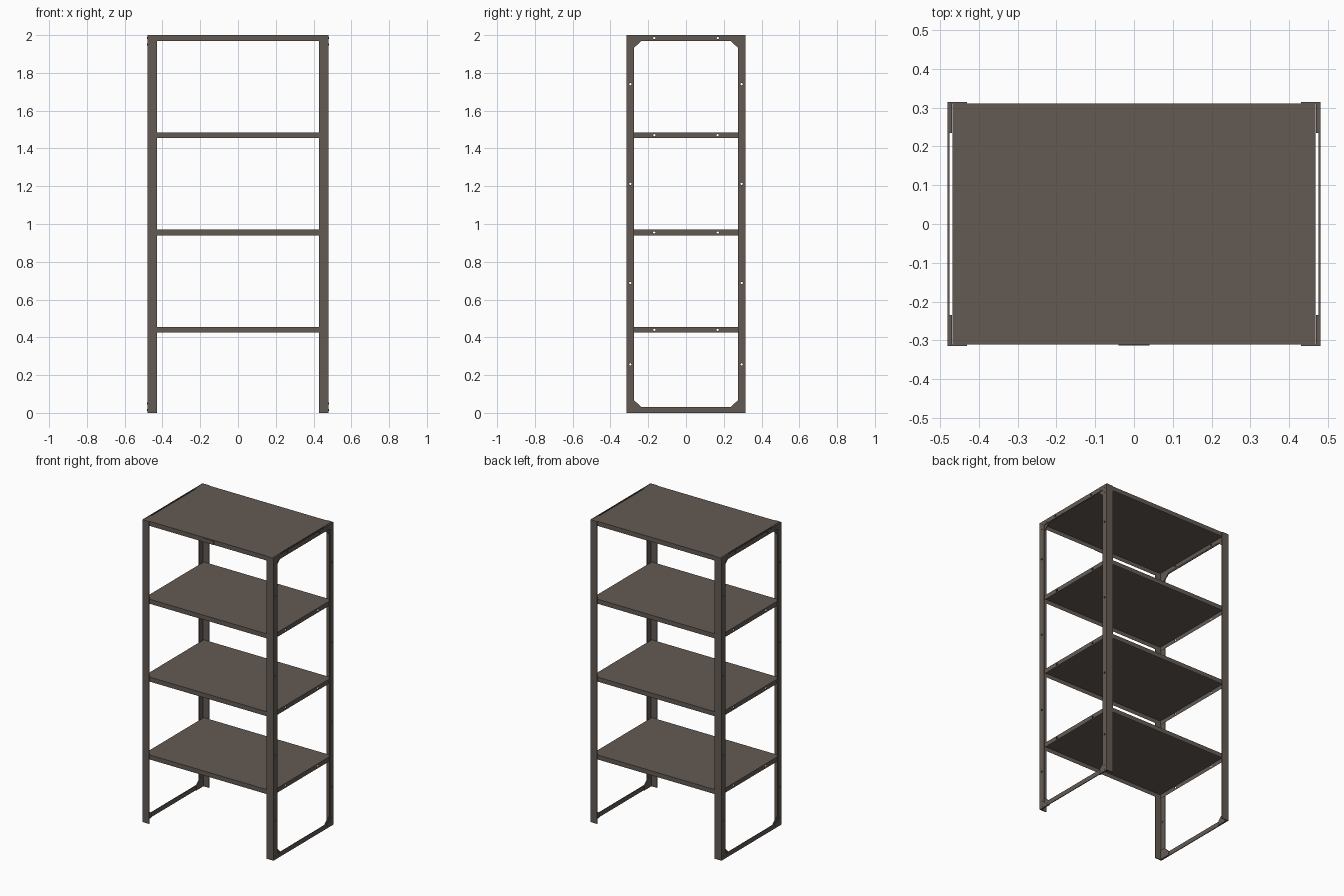
import bpy, bmesh, math
from mathutils import Matrix

old = bpy.data.objects.get("Cube")
if old:
    bpy.data.objects.remove(old)

mat = bpy.data.materials.new("Brown grey metal")
COLOUR = (0.127, 0.104, 0.087, 1)
mat.diffuse_color = COLOUR
mat.use_nodes = True
mat.node_tree.nodes["Principled BSDF"].inputs["Base Color"].default_value = COLOUR

W, D, H = 0.48, 0.315, 2.0     # half width, half depth, height
T = 0.005                      # sheet thickness
RIM = 0.03                     # shelf and rail height
SHELF_TOPS = (0.455, 0.97, 1.485, H)


def finish(name, bm):
    bmesh.ops.recalc_face_normals(bm, faces=bm.faces)
    mesh = bpy.data.meshes.new(name)
    bm.to_mesh(mesh)
    bm.free()
    mesh.materials.append(mat)
    obj = bpy.data.objects.new(name, mesh)
    bpy.context.collection.objects.link(obj)
    return obj


def prism(bm, points, shift):
    """Extrude a closed outline along a vector."""
    face = bm.faces.new([bm.verts.new(p) for p in points])
    ext = bmesh.ops.extrude_face_region(bm, geom=[face])["geom"]
    bmesh.ops.translate(bm, vec=shift,
                        verts=[v for v in ext if isinstance(v, bmesh.types.BMVert)])


def box(bm, x0, x1, y0, y1, z0, z1):
    prism(bm, [(x0, y0, z0), (x1, y0, z0), (x1, y1, z0), (x0, y1, z0)], (0, 0, z1 - z0))


def rod(bm, x, y, z, radius, length, sides):
    turn = Matrix.Translation((x, y, z)) @ Matrix.Rotation(math.pi / 2, 4, "Y")
    bmesh.ops.create_cone(bm, cap_ends=True, segments=sides, radius1=radius,
                          radius2=radius, depth=length, matrix=turn)


# Drill rods for the bolt holes
bm = bmesh.new()
for s in (-1, 1):
    for z in SHELF_TOPS:
        rod(bm, 0, s * 0.168, z - RIM / 2, 0.006, 1.2, 12)
    for z in (0.257, 0.687, 1.213, 1.74):
        rod(bm, 0, s * 0.295, z, 0.006, 1.2, 12)
drills = finish("hole_cutters", bm)
drills.hide_render = True
drills.hide_set(True)
drills.display_type = "WIRE"


def drill(obj):
    mod = obj.modifiers.new("Bolt holes", "BOOLEAN")
    mod.operation = "DIFFERENCE"
    mod.solver = "EXACT"
    mod.object = drills


# Shelves: downward-facing folded trays
for i, top in enumerate(SHELF_TOPS):
    bm = bmesh.new()
    x, y = 0.468, D - T
    outer = [(-x, -y), (x, -y), (x, y), (-x, y)]
    prism(bm, [(a, b, top - RIM) for a, b in outer], (0, 0, RIM))
    bm.normal_update()
    bm.faces.ensure_lookup_table()
    under = min(bm.faces, key=lambda f: f.calc_center_median().z)
    bmesh.ops.recalc_face_normals(bm, faces=bm.faces)
    bmesh.ops.inset_region(bm, faces=[under], thickness=T)
    bmesh.ops.translate(bm, verts=under.verts, vec=(0, 0, RIM - T))
    drill(finish(f"shelf_{i + 1}", bm))

# Corner posts, rails, gussets and bolts
for sx, side in ((1, "left"), (-1, "right")):
    for sy, end in ((-1, "front"), (1, "back")):
        bm = bmesh.new()
        angle = [(W, D), (W - 0.05, D), (W - 0.05, D - T), (W - T, D - T),
                 (W - T, D - 0.04), (W, D - 0.04)]
        prism(bm, [(sx * x, sy * y, 0) for x, y in angle], (0, 0, H))
        drill(finish(f"{end}_{side}_post", bm))

        for sz, level in ((1, "top"), (-1, "bottom")):
            def height(drop):
                return H / 2 + sz * (H / 2 - drop)
            bm = bmesh.new()
            plate = [(T, 0.001), (0.08, 0.001), (0.08, RIM), (0.04, 0.067), (T, 0.067)]
            prism(bm, [(sx * (W - T), sy * (D - y), height(z)) for y, z in plate],
                  (-sx * 0.006, 0, 0))
            finish(f"{level}_{end}_{side}_gusset", bm)
            bm = bmesh.new()
            for y, z in ((0.02, 0.05), (0.02, 0.016), (0.064, 0.016)):
                rod(bm, sx * W, sy * (D - y), height(z), 0.006, 0.002, 6)
            finish(f"{level}_{end}_{side}_bolts", bm)

    for z, level in ((0, "bottom"), (H - RIM, "top")):
        bm = bmesh.new()
        xs = sorted((sx * W, sx * (W - T)))
        box(bm, *xs, -D + 0.04, D - 0.04, z, z + RIM)
        drill(finish(f"{level}_{side}_rail", bm))

# Small plate on the front edge of the top shelf
bm = bmesh.new()
box(bm, -0.04, 0.04, -D + 0.002, -D + T, H - RIM, H - 0.004)
finish("front_plate", bm)
